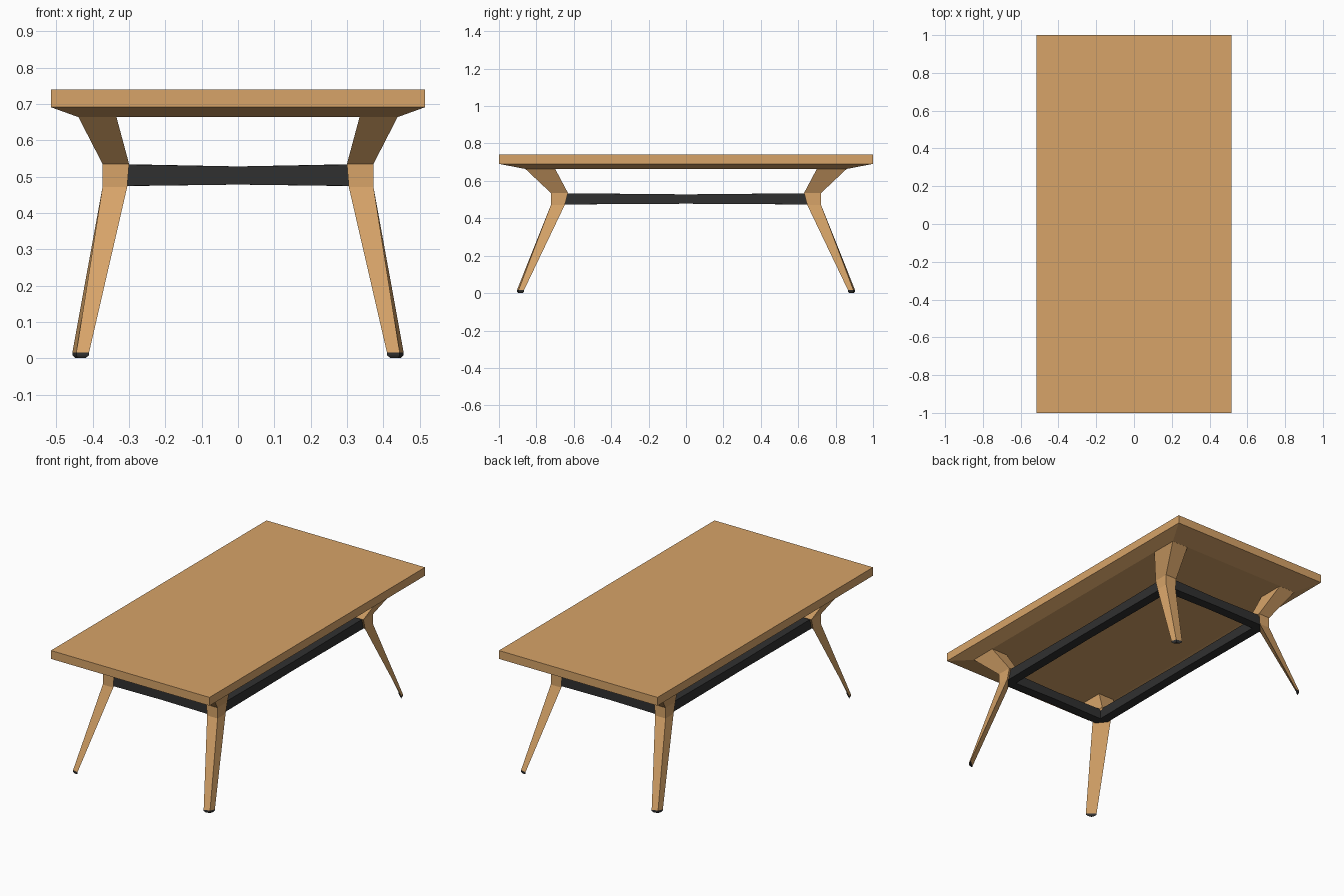
import bpy, bmesh

if "Cube" in bpy.data.objects:
    bpy.data.objects.remove(bpy.data.objects["Cube"])


def material(name, col):
    m = bpy.data.materials.new(name)
    m.diffuse_color = (*col, 1)
    m.use_nodes = True
    m.node_tree.nodes["Principled BSDF"].inputs["Base Color"].default_value = m.diffuse_color
    return m


WOOD = material("oak wood", (0.68, 0.37, 0.14))
BLACK = material("black metal", (0.03, 0.03, 0.03))


def add_object(name, bm, mat):
    bmesh.ops.recalc_face_normals(bm, faces=bm.faces[:])
    me = bpy.data.meshes.new(name)
    bm.to_mesh(me)
    bm.free()
    me.materials.append(mat)
    ob = bpy.data.objects.new(name, me)
    bpy.context.collection.objects.link(ob)
    return ob


def loft(name, rings, mat, closed=False):
    """Skin a list of equal rings; cap the ends unless closed in a loop."""
    bm = bmesh.new()
    vs = [[bm.verts.new(p) for p in r] for r in rings]
    pairs = list(zip(vs, vs[1:]))
    if closed:
        pairs.append((vs[-1], vs[0]))
    else:
        bm.faces.new(vs[0])
        bm.faces.new(vs[-1])
    n = len(vs[0])
    for a, b in pairs:
        for i in range(n):
            j = (i + 1) % n
            bm.faces.new((a[i], a[j], b[j], b[i]))
    return add_object(name, bm, mat)


def rect(x, y, z):
    return [(-x, -y, z), (x, -y, z), (x, y, z), (-x, y, z)]


# Tabletop with a shallow chamfer underneath
loft("tabletop", [rect(0.44, 0.86, 0.664), rect(0.515, 1.0, 0.691),
                  rect(0.515, 1.0, 0.74)], WOOD)

# Black frame: a rectangular ring whose rails slim down towards the middle
X, Y, W = 0.362, 0.711, 0.056
stations = []
for sx, sy in [(-1, -1), (0, -1), (1, -1), (1, 0), (1, 1), (0, 1), (-1, 1), (-1, 0)]:
    corner = sx != 0 and sy != 0
    lo, hi = (0.474, 0.534) if corner else (0.478, 0.528)
    ox, oy, ix, iy = sx * X, sy * Y, sx * (X - W), sy * (Y - W)
    stations.append([(ox, oy, lo), (ox, oy, hi), (ix, iy, hi), (ix, iy, lo)])
loft("frame", stations, BLACK, closed=True)

# Leg sections for one corner: end side, outer corner, long side, inner point
foot = [(0.41, 0.904), (0.445, 0.895), (0.456, 0.866), (0.433, 0.885)]
knee = [(0.305, 0.722), (0.373, 0.722), (0.373, 0.648), (0.339, 0.685)]
hip = [(0.30, 0.722), (0.373, 0.722), (0.373, 0.631), (0.30, 0.631)]
top = [(0.335, 0.86), (0.44, 0.86), (0.44, 0.70), (0.335, 0.70)]
cx, cy = 0.436, 0.888
tip = [(cx + (x - cx) * 0.6, cy + (y - cy) * 0.6) for x, y in foot]

# Four legs with black feet
for sy, end in ((-1, "front"), (1, "back")):
    for sx, side in ((-1, "left"), (1, "right")):
        def ring(section, z):
            return [(sx * x, sy * y, z) for x, y in section]
        loft(f"{end}_{side}_leg", [ring(foot, 0.016), ring(knee, 0.472),
                                   ring(hip, 0.535), ring(top, 0.665)], WOOD)
        loft(f"{end}_{side}_foot", [ring(tip, 0.0), ring(foot, 0.008),
                                    ring(foot, 0.016)], BLACK)
